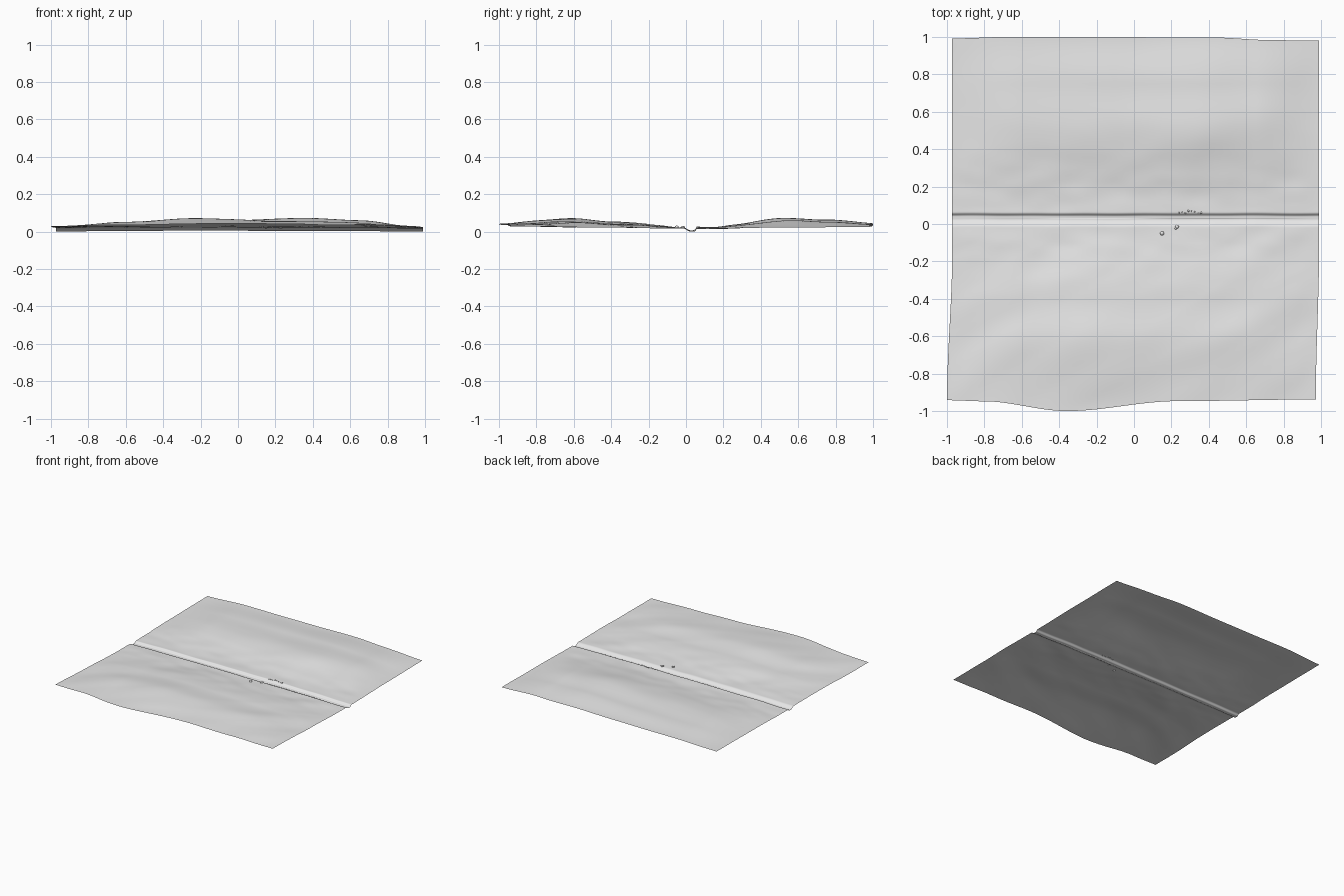
import bpy, bmesh, math, random
from mathutils import Vector, noise

random.seed(4)
if "Cube" in bpy.data.objects:
    bpy.data.objects.remove(bpy.data.objects["Cube"])

mat = bpy.data.materials.new("pale grey")
mat.use_nodes = True
grey = (0.8, 0.8, 0.8, 1)
mat.diffuse_color = grey
mat.node_tree.nodes["Principled BSDF"].inputs["Base Color"].default_value = grey

SEAM = 0.03


def curve(points, t):
    """Smooth interpolation through a few (position, value) points."""
    for (a, va), (b, vb) in zip(points, points[1:]):
        if t <= b:
            k = min(max((t - a) / (b - a), 0), 1)
            return va + (vb - va) * k * k * (3 - 2 * k)
    return points[-1][1]


FRONT_EDGE = [(-1, -0.942), (-0.8, -0.948), (-0.35, -1), (0.25, -0.947), (1, -0.938)]
BACK_EDGE = [(-1, 0.992), (-0.7, 1), (0.4, 0.998), (0.75, 0.983), (1, 0.98)]
LEFT_SIDE = [(-0.95, 0.972), (-0.1, 0.99), (1, 0.99)]
RIGHT_SIDE = [(-0.95, -1), (-0.15, -0.972), (1, -0.972)]
LOW = [(-1, 0.036), (-0.5, 0.03), (0, 0.024), (0.1, 0.022), (0.5, 0.029), (1, 0.033)]
HIGH = [(-1, 0.05), (-0.62, 0.08), (-0.4, 0.062), (0, 0.03),
        (0.1, 0.03), (0.55, 0.08), (0.75, 0.073), (1, 0.053)]
FRONT_SWELL = [(-1, 0), (-0.6, 0.55), (-0.2, 1), (0.2, 0.7), (0.6, 0.5), (1, 0)]
BACK_SWELL = [(-1, 0), (-0.6, 0.6), (-0.1, 0.72), (0.35, 1), (0.65, 0.72), (1, 0)]
DITCH = [(-0.015, 0), (0.025, 1), (0.042, 0.95), (0.06, 0)]


def height(x, y):
    # broad swells either side of the seam
    swell = curve(FRONT_SWELL if y < SEAM else BACK_SWELL, x)
    low = curve(LOW, y)
    z = low + (curve(HIGH, y) - low) * swell
    # slanted folds at the front, level ripples at the back
    if y < SEAM:
        p = Vector((1.6 * (x + y), 5 * (y - 0.6 * x), 1))
        fold = 0.006
    else:
        p = Vector((2.5 * x, 5 * y, 3))
        fold = 0.004
    rim = min(1, 6 * (1 - abs(x)) + 0.3)
    near = math.exp(-(abs(y - SEAM) / 0.3) ** 2)
    away = min(1, abs(y - SEAM) / 0.15)
    z += fold * noise.noise(p) * rim * away
    z += 0.005 * near * noise.noise(Vector((6 * x, 10 * y, 7))) * rim * (0.3 + 0.7 * away)
    # ditch along the seam
    return z - 0.016 * curve(DITCH, y + 0.003 * noise.noise(Vector((4 * x, 0, 2))))


def add_object(name, bm):
    mesh = bpy.data.meshes.new(name)
    bm.to_mesh(mesh)
    bm.free()
    mesh.materials.append(mat)
    obj = bpy.data.objects.new(name, mesh)
    bpy.context.collection.objects.link(obj)
    for face in mesh.polygons:
        face.use_smooth = True
    return obj


# ground sheet, with rows packed closer together near the seam
bm = bmesh.new()
bmesh.ops.create_grid(bm, x_segments=140, y_segments=180, size=1)
for v in bm.verts:
    u, s = v.co.x, v.co.y
    edge = curve(BACK_EDGE, u) if s > 0 else curve(FRONT_EDGE, u)
    y = SEAM + (edge - SEAM) * abs(s) ** 1.4
    left, right = curve(LEFT_SIDE, y), curve(RIGHT_SIDE, y)
    x = right + (left - right) * (u + 1) / 2
    v.co = (x, y, height(x, y))
floor = min(v.co.z for v in bm.verts)
for v in bm.verts:
    v.co.z -= floor
add_object("ground_sheet", bm)

# two larger stones in front of the ditch, a row of pebbles behind it
stones = [(0.15, -0.05, 0.011), (0.23, -0.015, 0.010), (0.222, -0.024, 0.006)]
stones += [(0.24 + 0.017 * i, 0.063 + random.uniform(-0.006, 0.008),
            random.uniform(0.003, 0.006)) for i in range(8)]
for i, (x, y, r) in enumerate(stones):
    bm = bmesh.new()
    bmesh.ops.create_icosphere(bm, subdivisions=2, radius=r)
    for v in bm.verts:
        v.co *= 1 + 0.25 * noise.noise(v.co / r + Vector((i, 0, 0)))
        v.co.z *= 0.7
        v.co += Vector((x, y, height(x, y) - floor + 0.3 * r))
    add_object("stone_%d" % (i + 1), bm)
